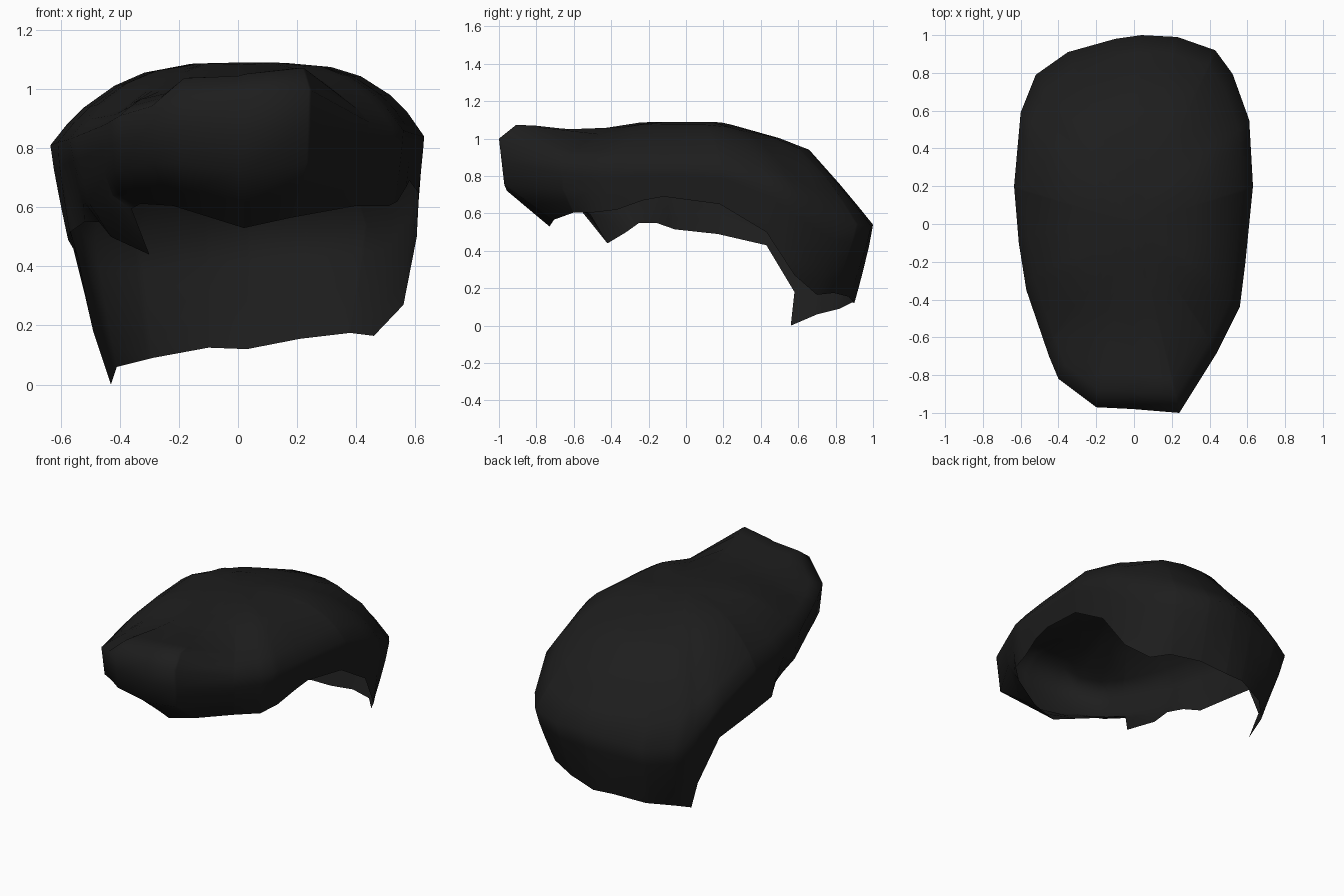
import bpy, bmesh, math

if "Cube" in bpy.data.objects:
    bpy.data.objects.remove(bpy.data.objects["Cube"])

# Widest outline of the shell, counterclockwise from the front (x, y, z)
OUTLINE = [(0, -.98, .97), (.24, -1, 1.0), (.44, -.68, .89), (.56, -.44, .86),
           (.59, -.2, .85), (.63, .2, .84), (.61, .55, .72), (.52, .8, .57),
           (.43, .92, .54), (.23, .99, .53), (.04, 1, .54), (-.1, .98, .52),
           (-.35, .91, .48), (-.52, .79, .5), (-.6, .59, .66), (-.635, .2, .81),
           (-.61, -.1, .82), (-.57, -.35, .83), (-.45, -.7, .88), (-.4, -.82, .91),
           (-.2, -.97, .97)]
# Ragged lower rim (x, y, z)
RIM = [(.02, -.73, .53), (.18, -.71, .565), (.4, -.6, .605), (.51, -.5, .605),
       (.54, -.37, .62), (.57, -.23, .67), (.58, -.12, .69), (.61, .18, .65),
       (.605, .43, .5), (.56, .58, .27), (.46, .7, .165), (.38, .79, .175),
       (.21, .87, .155), (.03, .9, .12), (-.1, .89, .125), (-.29, .82, .09),
       (-.41, .7, .06), (-.43, .56, 0), (-.49, .58, .18), (-.54, .43, .43),
       (-.575, .17, .49), (-.57, -.06, .515), (-.52, -.16, .55), (-.47, -.25, .55),
       (-.43, -.32, .5), (-.3, -.42, .44), (-.36, -.51, .595), (-.33, -.57, .612),
       (-.22, -.68, .605)]
# Rim without the loose side lock, used to shape the wall above it
SMOOTH_RIM = [p for p in RIM if not (p[0] < 0 and -.6 < p[1] < -.2)] + [(-.48, -.48, .57)]
# Centre line along the top (y, z)
TOP = [(-1, 1.0), (-.9, 1.08), (-.54, 1.04), (-.22, 1.09), (.18, 1.09),
       (.42, 1.03), (.65, .95), (.85, .725), (1, .54)]


def angle(p):
    return math.atan2(p[0] / .62, -p[1]) % math.tau


def around(points, a):
    """Point of a closed loop at a given angle."""
    pts = sorted((angle(p), p) for p in points)
    pts = [(pts[-1][0] - math.tau, pts[-1][1])] + pts + [(pts[0][0] + math.tau, pts[0][1])]
    for (a0, p), (a1, q) in zip(pts, pts[1:]):
        if a0 <= a <= a1:
            t = (a - a0) / max(a1 - a0, 1e-9)
            return [u + (v - u) * t for u, v in zip(p, q)]


def top_z(y):
    y = max(-1, min(1, y))
    for (y0, z0), (y1, z1) in zip(TOP, TOP[1:]):
        if y <= y1:
            return z0 + (z1 - z0) * (y - y0) / (y1 - y0)
    return TOP[-1][1]


def tuck(t, front):
    """How far the wall has moved inward at fraction t of its height."""
    hard = .1 * t / .57 if t <= .57 else .1 + .9 * (t - .57) / .43
    return front * hard + (1 - front) * t ** 1.2


angles = [angle(p) for p in RIM]
angles += [angle(p) for p in OUTLINE if min(abs(angle(p) - a) for a in angles) > .01]
angles.sort()

bm = bmesh.new()
columns = []
for a in angles:
    o = around(OUTLINE, a)
    col = []
    # Side wall: tucks under strongly at the front
    front = max(0, min(1, (-o[1] - .4) / .4))
    for t in (1, .8, .57, .27):
        r = around(RIM if t == 1 else SMOOTH_RIM, a)
        k = tuck(t, front)
        col.append(bm.verts.new((o[0] + (r[0] - o[0]) * k, o[1] + (r[1] - o[1]) * k,
                                 o[2] + (r[2] - o[2]) * t)))
    # Domed crown
    drop = top_z(o[1]) - o[2]
    for s in (1, .91, .82, .66, .5, .25):
        fall = 4 if o[0] > 0 else 3
        col.append(bm.verts.new((o[0] * s, o[1] * s, top_z(o[1] * s) - drop * s ** fall)))
    columns.append(col)
apex = bm.verts.new((0, 0, top_z(0)))
for c, d in zip(columns, columns[1:] + columns[:1]):
    for i in range(len(c) - 1):
        bm.faces.new((c[i], d[i], d[i + 1], c[i + 1]))
    bm.faces.new((c[-1], d[-1], apex))

mesh = bpy.data.meshes.new("hair_cap")
bm.to_mesh(mesh)
bm.free()
cap = bpy.data.objects.new("hair_cap", mesh)
bpy.context.collection.objects.link(cap)
mesh.shade_smooth()

# Single near-black colour
mat = bpy.data.materials.new("near_black")
mat.diffuse_color = (.0125, .0125, .0125, 1)
mat.use_nodes = True
mat.node_tree.nodes["Principled BSDF"].inputs["Base Color"].default_value = mat.diffuse_color
mesh.materials.append(mat)
